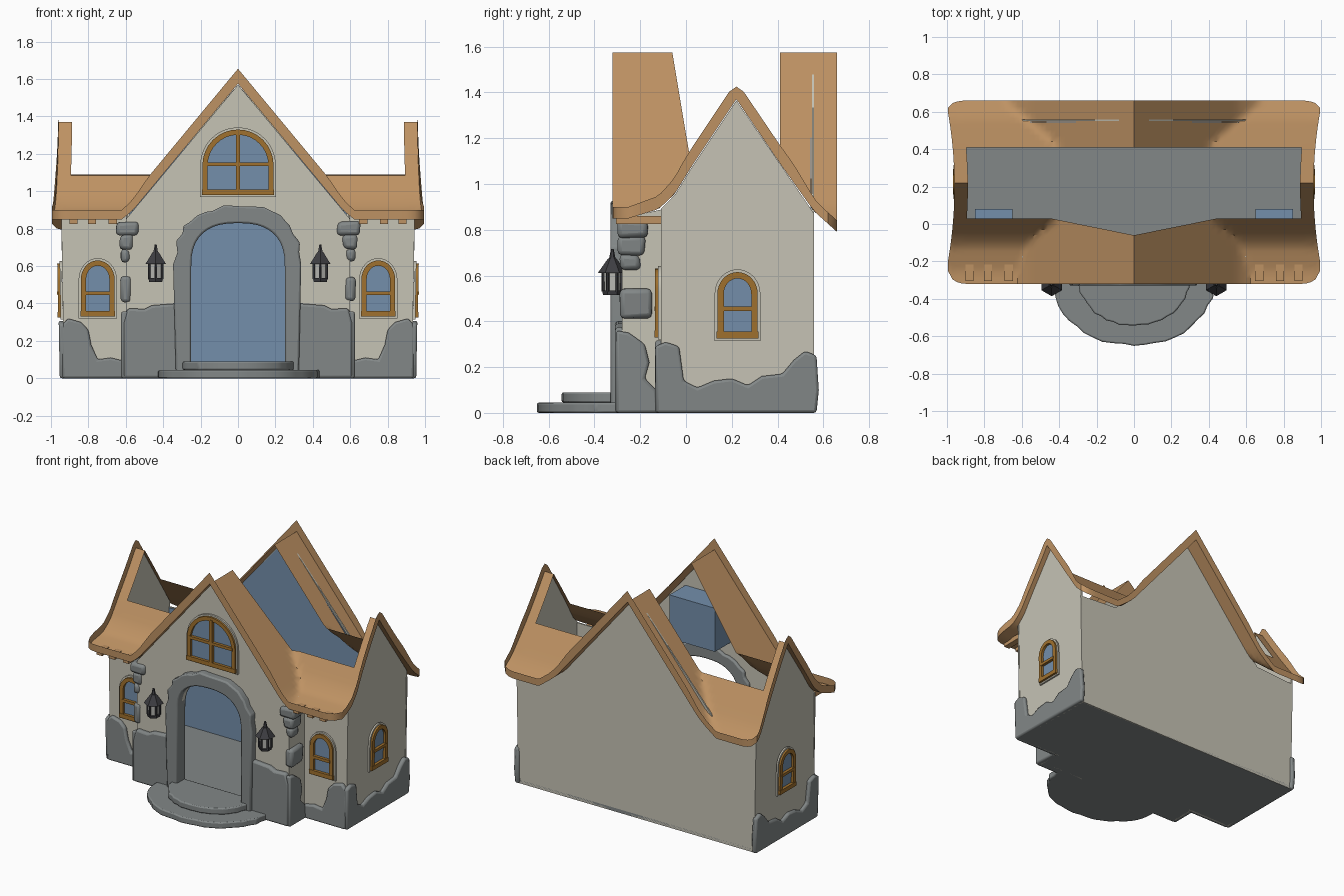
import bpy, bmesh, math, random
from mathutils import Vector, Matrix

if "Cube" in bpy.data.objects:
    bpy.data.objects.remove(bpy.data.objects["Cube"])
random.seed(4)

def mat(name, r, g, b):
    m = bpy.data.materials.new(name)
    lin = [((c / 255 + 0.055) / 1.055) ** 2.4 for c in (r, g, b)]
    m.diffuse_color = (*lin, 1)
    m.use_nodes = True
    m.node_tree.nodes["Principled BSDF"].inputs["Base Color"].default_value = m.diffuse_color
    return m

PLASTER = mat("cream plaster", 198, 195, 181)
WOOD = mat("roof wood", 190, 146, 99)
STONE = mat("grey stone", 130, 135, 135)
GLASS = mat("blue glass", 116, 143, 171)
FRAME = mat("window frame ochre", 160, 113, 46)
IRON = mat("dark iron", 62, 62, 66)
LAMP = mat("lamp glass", 190, 190, 185)

def finish(name, bm, m, bevel=0, smooth=True):
    bmesh.ops.recalc_face_normals(bm, faces=bm.faces)
    me = bpy.data.meshes.new(name)
    bm.to_mesh(me)
    bm.free()
    me.materials.append(m)
    if smooth:
        me.shade_smooth()
        me.set_sharp_from_angle(angle=math.radians(35))
    ob = bpy.data.objects.new(name, me)
    bpy.context.collection.objects.link(ob)
    if bevel:
        b = ob.modifiers.new("bevel", 'BEVEL')
        b.width, b.segments, b.limit_method = bevel, 2, 'ANGLE'
    return ob

def interp(pts, t):
    for (a, va), (b, vb) in zip(pts, pts[1:]):
        if t <= b:
            return va + (vb - va) * max(0, (t - a) / (b - a))
    return pts[-1][1]

# Placement: (along, up, depth) to world; side walls lean slightly
def front(s=1):
    return lambda a, b, d: (s * a, d, b)
def side(s):
    lean = [(0, -.012), (.8, .003), (1.36, -.02)]
    return lambda a, b, d: (s * (d + interp(lean, b)), a, b)
def flat(a, b, d):
    return (a, b, d)

def plate(name, pts, place, d0, d1, m, bevel=0):
    bm = bmesh.new()
    A = [bm.verts.new(place(a, b, d0)) for a, b in pts]
    B = [bm.verts.new(place(a, b, d1)) for a, b in pts]
    bm.faces.new(A)
    bm.faces.new(B)
    for i in range(len(pts)):
        j = (i + 1) % len(pts)
        bm.faces.new((A[i], A[j], B[j], B[i]))
    return finish(name, bm, m, bevel)

def band(name, inner, outer, place, d0, d1, m, closed=True, bevel=0):
    bm = bmesh.new()
    secs = [[bm.verts.new(place(*p, d)) for p, d in ((i, d0), (o, d0), (o, d1), (i, d1))]
            for i, o in zip(inner, outer)]
    n = len(secs)
    for k in range(n if closed else n - 1):
        s, t = secs[k], secs[(k + 1) % n]
        for c in range(4):
            e = (c + 1) % 4
            bm.faces.new((s[c], s[e], t[e], t[c]))
    if not closed:
        bm.faces.new(secs[0])
        bm.faces.new(secs[-1])
    return finish(name, bm, m, bevel)

def box(name, x0, x1, y0, y1, z0, z1, m, bevel=0, jitter=0):
    bm = bmesh.new()
    bmesh.ops.create_cube(bm, size=1)
    for v in bm.verts:
        v.co = [c + (e - c) * (k + .5) + random.uniform(-jitter, jitter)
                for c, e, k in zip((x0, y0, z0), (x1, y1, z1), v.co)]
    return finish(name, bm, m, bevel)

def cone(name, loc, r1, r2, z0, z1, m, n=6):
    bm = bmesh.new()
    bmesh.ops.create_cone(bm, cap_ends=True, segments=n, radius1=r1, radius2=r2, depth=z1 - z0,
                          matrix=Matrix.Translation((loc[0], loc[1], (z0 + z1) / 2)))
    return finish(name, bm, m)

def arch(w, z0, zs, z1, n=16, p=1.0, c=0):
    pts = [(c + w, z0)]
    for i in range(n + 1):
        t = math.pi * i / n
        cs, sn = math.cos(t), max(math.sin(t), 0)
        pts.append((c + w * math.copysign(abs(cs) ** p, cs), zs + (z1 - zs) * sn ** p))
    return pts + [(c - w, z0)]

# Roof underside: cross gable merged with side gables, open in the middle
S = [(-.32, .85), (-.25, .85), (-.12, .89), (-.05, .955), (.03, 1.085), (.22, 1.37),
     (.41, 1.09), (.56, .88), (.66, .79)]
G = [(0, 1.575), (.56, .9), (.62, .85), (.7, .79), (1, .7)]
N, R1, R2, R3 = 80, 12, 12, 8
bm = bmesh.new()
grid = []
for i in range(N + 1):
    u = -1 + 2 * i / N
    a = max(0, (abs(u) - .9) / .1)
    rnd = 1 - math.sqrt(max(0, 1 - a * a))
    yf, yb = -.32 + .07 * rnd, .66 - .04 * rnd
    cut = -.06 + .09 * min(abs(u) / .46, 1)
    ys = [yf + (cut - yf) * k / R1 for k in range(R1)]
    ys += [cut + (.41 - cut) * k / R2 for k in range(R2)]
    ys += [.41 + (yb - .41) * k / R3 for k in range(R3 + 1)]
    col = []
    for y in ys:
        x = u * (.96 + .035 * min(1, abs(y - .2) / .4) ** 2)
        col.append(bm.verts.new((x, y, max(interp(G, abs(x)), interp(S, y)))))
    grid.append(col)
M = R1 + R2 + R3
for i in range(N):
    for j in range(M):
        if R1 <= j < R1 + R2 and 3 <= i < N - 3:
            continue
        bm.faces.new((grid[i][j], grid[i + 1][j], grid[i + 1][j + 1], grid[i][j + 1]))
loop = [grid[i][0] for i in range(N)] + [grid[N][j] for j in range(M)]
loop += [grid[i][M] for i in range(N, 0, -1)] + [grid[0][j] for j in range(M, 0, -1)]
rim = [v.co.copy() for v in loop]
bmesh.ops.delete(bm, geom=[v for v in bm.verts if not v.link_faces], context='VERTS')
finish("roof_underside", bm, WOOD)

# Fascia board standing on the roof perimeter
bm = bmesh.new()
low = [bm.verts.new(c) for c in rim]
top = []
for c in rim:
    z = c.z + .05 + .03 * min(1, max(0, (c.z - .85) / .15))
    top.append(bm.verts.new((c.x, c.y, min(z, 1.425) if abs(c.x) > .9 else z)))
for k in range(len(rim)):
    j = (k + 1) % len(rim)
    bm.faces.new((low[k], low[j], top[j], top[k]))
finish("roof_fascia", bm, WOOD)

# Walls and floor
door = arch(.25, 0, .6, .83, 20, .8)
plate("front_gable_wall", [(.6, 0), (.6, .85), (0, 1.57), (-.6, .85), (-.6, 0)] + door[::-1],
      front(), -.28, -.25, PLASTER)
back = [(-.93, 0), (.93, 0), (.945, .83), (.63, .85), (0, 1.57), (-.63, .85), (-.945, .83)]
plate("back_wall", back, front(), .56, .55, PLASTER)
plate("back_wall_inside", [(a * .98, b * .99 + .005) for a, b in back], front(), .549, .543, GLASS)
plate("floor", [(-.93, .56), (-.93, -.11), (-.6, -.11), (-.6, -.28), (.6, -.28), (.6, -.11),
                (.93, -.11), (.93, .56)], flat, 0, .025, STONE)

# Arched windows: pane, frame, bars, sill
def window(name, place, c, w, z0, zs, z1, d, out, bar, mullion):
    o = arch(w, z0, zs, z1, c=c)
    i = arch(w - .028, z0 + .03, zs, z1 - .028, c=c)
    h = arch(w + .012, z0 - .01, zs, z1 + .012, c=c)
    plate(name + "_pane", i, place, d, d + out * .008, GLASS)
    band(name + "_frame", i, o, place, d, d + out * .025, FRAME)
    band(name + "_plaster_rim", o, h, place, d, d + out * .012, PLASTER)
    bars = [(c - w + .02, bar, c + w - .02, bar + .02), (c - w - .003, z0, c + w + .003, z0 + .03)]
    if mullion:
        bars.append((c - .012, z0 + .02, c + .012, z1 - .02))
    for k, (a0, b0, a1, b1) in enumerate(bars):
        plate(f"{name}_bar_{k}", [(a0, b0), (a1, b0), (a1, b1), (a0, b1)], place, d, d + out * .028, FRAME)

window("gable_window", front(), 0, .19, .98, 1.14, 1.33, -.28, -1, 1.135, True)
box("gable_window_box", -.18, .18, -.25, -.07, .99, 1.3, GLASS)

# Base stone outlines
side_base = [(-.13, 0), (-.135, .29), (-.09, .31), (-.03, .29), (-.01, .14), (.05, .11), (.12, .14),
             (.2, .15), (.27, .12), (.33, .16), (.42, .17), (.47, .23), (.52, .27), (.57, .25),
             (.58, .1), (.57, 0)]
wing_base = [(.6, 0), (.6, .09), (.68, .11), (.75, .1), (.785, .18), (.8, .26), (.84, .3), (.91, .32),
             (.945, .28), (.94, 0)]
porch_base = [(.25, 0), (.25, .38), (.33, .4), (.46, .39), (.5, .37), (.59, .375), (.612, .3), (.612, 0)]
return_base = [(-.305, 0), (-.305, .36), (-.25, .35), (-.18, .3), (-.16, .22), (-.18, .15), (-.13, .1), (-.12, 0)]

for s, n in ((-1, "left"), (1, "right")):
    P, Q = front(s), side(s)
    # Side wing walls
    plate(n + "_side_wall", [(-.11, 0), (.56, 0), (.56, .87), (.22, 1.365), (.03, 1.08), (-.05, .95),
                             (-.11, .89)], Q, .942, .93, PLASTER)
    plate(n + "_wing_front_wall", [(.58, 0), (.93, 0), (.945, .89), (.58, .89)], P, -.11, -.1, PLASTER)
    plate(n + "_porch_return", [(-.28, 0), (-.1, 0), (-.1, .89), (-.28, .85)],
          lambda a, b, d: (s * d, a, b), .6, .59, PLASTER)
    # Wing and side windows
    window(n + "_wing_window", P, .75, .09, .33, .53, .63, -.11, -1, .445, False)
    box(n + "_wing_window_box", s * .65, s * .85, -.1, .08, .34, .62, GLASS)
    window(n + "_side_window", Q, .225, .088, .325, .52, .615, .942, 1, .445, False)
    # Stone bases
    plate(n + "_side_base_stone", side_base, Q, .965, .93, STONE, .012)
    plate(n + "_wing_base_stone", wing_base, P, -.135, -.1, STONE, .012)
    plate(n + "_porch_base_stone", porch_base, P, -.31, -.25, STONE, .014)
    plate(n + "_porch_return_stone", return_base, lambda a, b, d: (s * d, a, b), .625, .58, STONE, .012)
    # Corner stones up the porch edge
    for k, (x0, x1, y0, y1, z0, z1) in enumerate([
            (.53, .65, -.3, -.17, .765, .84), (.56, .635, -.295, -.18, .69, .77),
            (.575, .625, -.29, -.2, .62, .69), (.57, .625, -.29, -.15, .41, .545)]):
        box(f"{n}_corner_stone_{k}", s * x0, s * x1, y0, y1, z0, z1, STONE, .02, .007)
    # Rafter ends under the eave
    for k, x in enumerate((.67, .78, .88)):
        box(f"{n}_rafter_{k}", s * (x - .022), s * (x + .022), -.305, -.11, .825, .86, WOOD)
    # Lanterns
    L = (s * .44, -.322)
    cone(n + "_lantern_base", L, .04, .045, .515, .535, IRON)
    cone(n + "_lantern_glass", L, .034, .04, .535, .61, LAMP)
    for k in range(6):
        t = k * math.pi / 3 + math.pi / 2
        cone(f"{n}_lantern_bar_{k}", (L[0] + .04 * math.cos(t), L[1] + .04 * math.sin(t)),
             .007, .007, .53, .612, IRON)
    cone(n + "_lantern_cap", L, .064, .018, .61, .675, IRON)
    cone(n + "_lantern_knob", L, .014, .006, .675, .715, IRON)

# Stone door surround with an uneven outer edge
inner = arch(.25, .02, .6, .83, 20, .8)
outer = [(a * 1.34 + random.uniform(-.012, .012), b if b < .1 else .6 + (b - .6) * 1.38 + random.uniform(-.012, .012))
         for a, b in inner]
band("door_surround", inner, outer, front(), -.33, -.23, STONE, False, .01)

# Round doorstep in two tiers
for name, rx, ry, z0, z1 in (("lower_step", .435, .345, 0, .045), ("upper_step", .295, .24, .045, .09)):
    pts = [(rx, -.24)]
    for k in range(25):
        t = -math.pi * k / 24
        r = 1 + random.uniform(-.02, .02)
        pts.append((rx * r * math.cos(t), -.305 + ry * r * math.sin(t)))
    plate(name, pts + [(-rx, -.24)], flat, z0, z1, STONE, .008)
